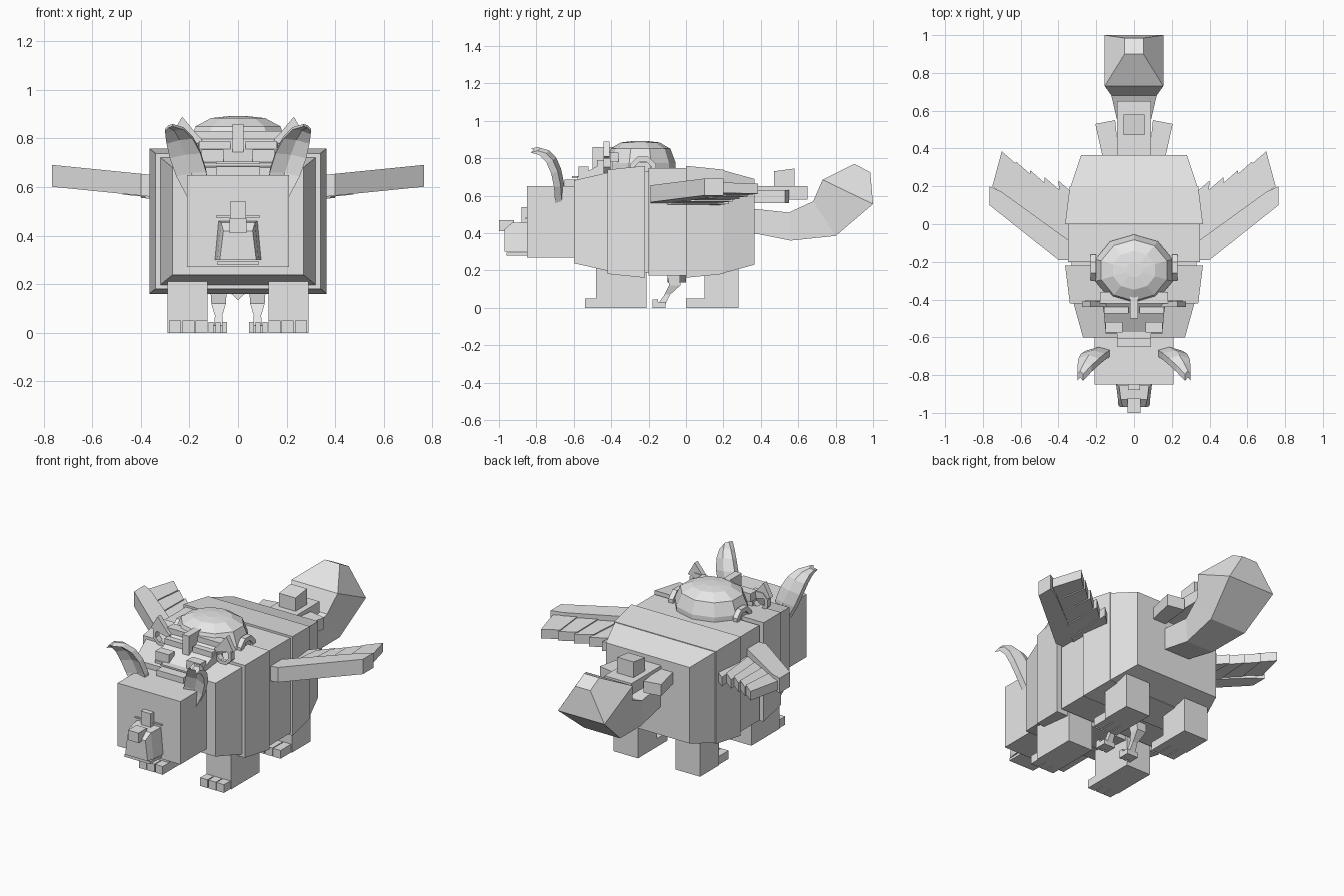
import bpy, bmesh, math
from mathutils import Vector

if "Cube" in bpy.data.objects:
    bpy.data.objects.remove(bpy.data.objects["Cube"])

plain_grey = bpy.data.materials.new("plain_grey")
plain_grey.use_nodes = True
plain_grey.diffuse_color = (0.8, 0.8, 0.8, 1)
shader = plain_grey.node_tree.nodes["Principled BSDF"]
shader.inputs["Base Color"].default_value = plain_grey.diffuse_color


def loft(name, rings, mirror=False, closed=False):
    """Skin matching rings of points; cap the ends unless it is a closed loop."""
    bm = bmesh.new()
    rows = [[bm.verts.new(point) for point in ring] for ring in rings]
    pairs = list(zip(rows, rows[1:]))
    if closed:
        pairs.append((rows[-1], rows[0]))
    else:
        bm.faces.new(rows[0])
        bm.faces.new(rows[-1])
    for near, far in pairs:
        for i in range(len(near)):
            bm.faces.new((near[i - 1], near[i], far[i], far[i - 1]))
    bmesh.ops.recalc_face_normals(bm, faces=bm.faces)
    mesh = bpy.data.meshes.new(name)
    bm.to_mesh(mesh)
    bm.free()
    mesh.materials.append(plain_grey)
    part = bpy.data.objects.new(name, mesh)
    bpy.context.collection.objects.link(part)
    if mirror:
        part.modifiers.new("Mirror", 'MIRROR')


def upright(half, y, bottom, top):
    """Rectangle across the body, centred on the middle plane."""
    return [(-half, y, bottom), (half, y, bottom), (half, y, top), (-half, y, top)]


def middle_box(name, half, y, z):
    loft(name, [upright(half, depth, *z) for depth in y])


def side_box(name, x, y, z):
    """Box on the left with its mirrored twin on the right."""
    corners = [(x[0], y[0]), (x[1], y[0]), (x[1], y[1]), (x[0], y[1])]
    loft(name, [[(*corner, height) for corner in corners] for height in z], mirror=True)


def slab(name, outline, base, thickness, slope=0.1):
    """Mirrored plan outline whose height rises outwards."""
    loft(name, [[(x, y, base + lift + slope * x) for x, y in outline]
                for lift in (0, thickness)], mirror=True)


def octagon(name, centre, facing, across, outer, inner, depth):
    """Upright eight sided ring, extruded along the facing direction."""
    rings = []
    for k in range(8):
        angle = math.tau * (k + 0.5) / 8
        spoke = across * math.cos(angle) + Vector((0, 0, math.sin(angle)))
        front = Vector(centre)
        back = front + facing * depth
        rings.append([front + spoke * outer, back + spoke * outer,
                      back + spoke * inner, front + spoke * inner])
    loft(name, rings, mirror=True, closed=True)


# Body segments share one centre height and one ratio of height to width
def body_segment(name, front, back, half_front, half_back):
    centre, ratio = 0.46, 0.82
    loft(name, [upright(half, y, centre - half * ratio, centre + half * ratio)
                for y, half in ((front, half_front), (back, half_back))])


body_segment("neck", -0.6, -0.42, 0.27, 0.32)
body_segment("shoulder", -0.42, -0.22, 0.34, 0.365)
body_segment("body_seam", -0.23, -0.19, 0.33, 0.33)
body_segment("waist", -0.2, 0, 0.35, 0.35)
body_segment("hip", 0, 0.2, 0.365, 0.34)
body_segment("rump", 0.2, 0.365, 0.335, 0.28)

# Head, muzzle, jaw and nose
face = -0.85
middle_box("head", 0.21, (face, -0.6), (0.27, 0.65))
loft("muzzle", [[(-low, y, 0.3), (low, y, 0.3), (low - 0.015, y, top), (0.015 - low, y, top)]
                for y, low, top in ((face, 0.095, 0.46), (-0.93, 0.085, 0.455),
                                    (-0.97, 0.075, 0.42))])
middle_box("jaw", 0.085, (-0.96, face), (0.28, 0.295))
middle_box("nose", 0.035, (-1, -0.92), (0.41, 0.47))
middle_box("nose_bridge", 0.033, (face - 0.03, face), (0.45, 0.54))
side_box("eye_lid", (0.03, 0.09), (face - 0.007, face), (0.474, 0.482))

# Ears sweep up, outwards and forwards, with a hollow between their two edges
ear_rings = []
ear_thickness = Vector((0, 0.035, 0.01))
for step in range(6):
    t = step / 5
    y = -0.7 - 0.13 * t * t
    z = 0.58 + 0.27 * math.sin(t * math.pi / 2)
    inner = Vector((0.12 + 0.15 * t ** 1.6, y, z))
    outer = Vector((0.3 - 0.09 * (1 - t) ** 3, y, z - 0.02))
    hollow = (inner + outer) / 2 + ear_thickness / 2
    ear_rings.append([inner, hollow, outer, outer + ear_thickness,
                      hollow + ear_thickness, inner + ear_thickness])
loft("ear", ear_rings, mirror=True)


# Legs with three toes each
def leg(label, front, back, reach):
    inside, outside = 0.125, 0.29
    side_box(label + "_leg", (inside, outside), (front, back), (0, 0.25))
    pitch = (outside - inside) / 3
    for toe in range(3):
        start = inside + toe * pitch
        side_box(f"{label}_toe_{toe}", (start, start + pitch * 0.9),
                 (front - reach, front), (0, 0.05))


leg("front", -0.48, -0.21, 0.06)
leg("hind", 0.1, 0.28, 0.1)

# Small clawed legs hanging under the belly
leg_rings = []
for y, z, r in ((-0.07, 0.2, 0.035), (-0.06, 0.12, 0.03), (-0.1, 0.07, 0.015), (-0.13, 0.02, 0.02)):
    leg_rings.append([(0.08 + r * dx, y + r * dy, z)
                      for dx, dy in ((-1, -1), (1, -1), (1, 1), (-1, 1))])
loft("small_leg", leg_rings, mirror=True)
side_box("small_foot", (0.045, 0.12), (-0.16, -0.11), (0, 0.03))
for claw in range(3):
    start = 0.045 + claw * 0.028
    side_box(f"small_claw_{claw}", (start, start + 0.02), (-0.18, -0.15), (0, 0.045))
loft("belly_keel", [[(-0.06, y, 0.19), (0, y, 0.135), (0.06, y, 0.19)] for y in (-0.1, 0)])

# Wings: heavy leading arm and overlapping feathers that step down inwards
slab("wing_arm", [(0.34, -0.19), (0.4, -0.19), (0.765, 0.1), (0.765, 0.2), (0.7, 0.17),
                  (0.34, -0.09)], base=0.525, thickness=0.09)
feather_count = 5
for i in range(feather_count):
    span = 1 - i / (feather_count - 1)
    root_x = 0.38 + 0.37 * span
    root_y = -0.13 + 0.28 * span
    tip_x = 0.4 + 0.3 * span
    tip_y = 0.23 + 0.155 * span ** 1.5
    slab(f"wing_feather_{i}", [(root_x, root_y + 0.05), (tip_x, tip_y),
                               (tip_x - 0.08, tip_y - 0.07), (root_x - 0.11, root_y - 0.03)],
         base=0.54 - 0.006 * i, thickness=0.055)

# Tail: bent, swelling club with a small blunt tip; lower edge, upper edge, half width
tail_sections = [((0.36, 0.4), (0.36, 0.53), 0.085), ((0.56, 0.36), (0.55, 0.51), 0.09),
                 ((0.8, 0.385), (0.68, 0.57), 0.12), ((1, 0.555), (0.73, 0.685), 0.155),
                 ((0.985, 0.725), (0.9, 0.77), 0.05)]
loft("tail", [[(-half, *low), (half, *low), (half, *high), (-half, *high)]
              for low, high, half in tail_sections])

# Plumes lying above the tail
middle_box("middle_plume", 0.09, (0.35, 0.65), (0.58, 0.65))
slab("side_plume", [(0.08, 0.35), (0.165, 0.35), (0.205, 0.53), (0.1, 0.55)],
     base=0.56, thickness=0.07, slope=0)
loft("plume_knob", [upright(0.055, 0.47, 0.64, 0.73), upright(0.055, 0.58, 0.64, 0.745)])

# Faceted dome on the back, built from flattened rings over a straight skirt
def dome_ring(radius, height, sides=10):
    angles = [math.tau * (k + 0.5) / sides for k in range(sides)]
    return [(0.215 * radius * math.cos(a), -0.245 + 0.19 * radius * math.sin(a), height)
            for a in angles]


loft("dome", [dome_ring(1, 0.7)] + [dome_ring(math.cos(a) ** 0.6, 0.775 + 0.117 * math.sin(a))
                                    for a in (0, 0.7, 1.2, 1.5)])
along_x, along_y = Vector((1, 0, 0)), Vector((0, 1, 0))
octagon("dome_side_ring", (0.2, -0.23, 0.74), along_x, along_y, outer=0.075, inner=0.045, depth=0.03)
side_box("dome_side_hub", (0.19, 0.22), (-0.27, -0.19), (0.7, 0.78))
octagon("face_ring", (0.205, -0.44, 0.775), along_y, along_x, outer=0.06, inner=0.04, depth=0.035)

# Small face in front of the dome
loft("small_face", [upright(0.15, -0.58, 0.64, 0.7), upright(0.16, -0.47, 0.64, 0.76),
                    upright(0.17, -0.39, 0.64, 0.82)])
middle_box("dome_brim", 0.18, (-0.42, -0.36), (0.78, 0.83))
middle_box("face_ridge", 0.022, (-0.5, -0.38), (0.72, 0.86))
side_box("face_brow", (0.03, 0.16), (-0.475, -0.44), (0.75, 0.79))
side_box("face_cheek", (0.06, 0.15), (-0.575, -0.52), (0.69, 0.755))
middle_box("face_muzzle", 0.09, (-0.65, -0.57), (0.64, 0.685))
middle_box("face_lip", 0.09, (-0.61, -0.57), (0.695, 0.705))
loft("small_ear", [[(0.13, y, 0.77), (0.275, y, 0.81), (0.23, y, 0.89)]
                   for y in (-0.44, -0.41)], mirror=True)
